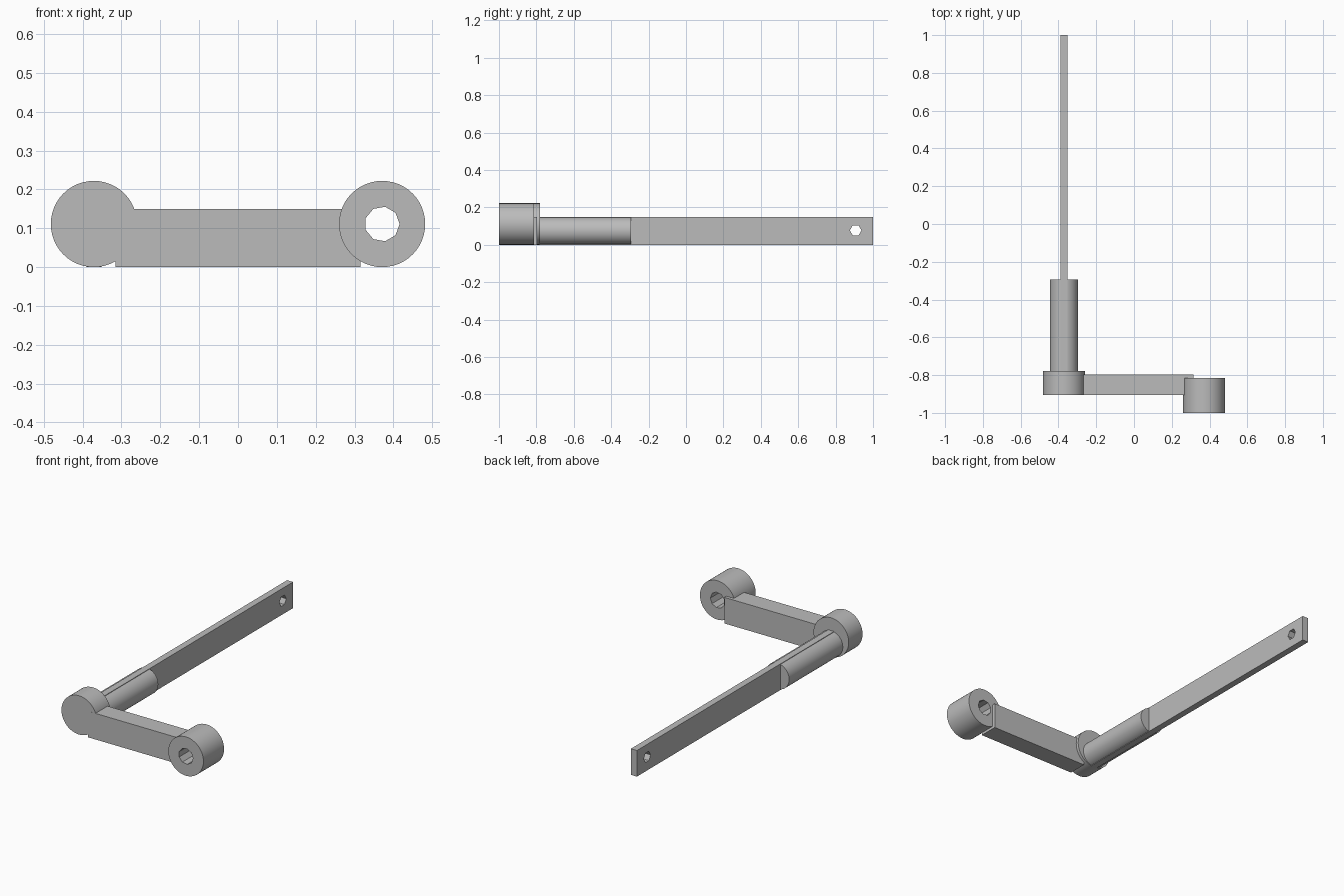
import bpy
import math
from mathutils import Matrix

cube = bpy.data.objects.get("Cube")
if cube:
    bpy.data.objects.remove(cube, do_unlink=True)

# Single plain metal colour
metal = bpy.data.materials.new("plain grey metal")
metal.use_nodes = True
GREY = (0.5, 0.5, 0.5, 1)
metal.diffuse_color = GREY
metal.node_tree.nodes["Principled BSDF"].inputs["Base Color"].default_value = GREY


def box(name, lo, hi):
    """Box between two opposite corners."""
    bpy.ops.mesh.primitive_cube_add(size=1)
    ob = bpy.context.object
    ob.name = name
    size = [b - a for a, b in zip(lo, hi)]
    mid = [(a + b) / 2 for a, b in zip(lo, hi)]
    ob.data.transform(Matrix.Translation(mid) @ Matrix.Diagonal((*size, 1)))
    ob.data.materials.append(metal)
    return ob


def rod(name, centre, radius, length, sides, axis="Y"):
    """Cylinder along Y or X; the first corner points sideways."""
    bpy.ops.mesh.primitive_cylinder_add(vertices=sides, radius=radius, depth=length)
    ob = bpy.context.object
    ob.name = name
    first = Matrix.Rotation(-math.pi / 2, 4, "Z")
    turn = Matrix.Rotation(math.pi / 2, 4, "X")
    if axis == "X":
        turn = Matrix.Rotation(math.pi / 2, 4, "Z") @ turn
    ob.data.transform(Matrix.Translation(centre) @ turn @ first)
    ob.data.materials.append(metal)
    return ob


def drill(ob, cutter):
    """Cut a hole and discard the cutter."""
    cutter.hide_render = True
    mod = ob.modifiers.new("hole", "BOOLEAN")
    mod.operation = "DIFFERENCE"
    mod.solver = "EXACT"
    mod.object = cutter
    bpy.ops.object.select_all(action="DESELECT")
    bpy.context.view_layer.objects.active = ob
    ob.select_set(True)
    bpy.ops.object.modifier_apply(modifier=mod.name)
    bpy.data.objects.remove(cutter, do_unlink=True)


def smooth(ob):
    bpy.ops.object.select_all(action="DESELECT")
    bpy.context.view_layer.objects.active = ob
    ob.select_set(True)
    bpy.ops.object.shade_smooth_by_angle(angle=math.radians(30))


X = 0.371        # sideways distance of both hubs
HUB_R = 0.111
BAR_H = 0.149

# Solid hub and drilled hub at the two ends of the arm
solid_hub = rod("solid_hub", (-X, -0.842, HUB_R), HUB_R, 0.125, 48)
drilled_hub = rod("drilled_hub", (X, -0.907, HUB_R), HUB_R, 0.186, 48)
drill(drilled_hub, rod("hub_cutter", (X, -0.907, HUB_R), 0.045, 0.5, 9))

# Cross arm
box("cross_arm", (-0.315, -0.905, 0), (0.315, -0.796, BAR_H))

# Round shaft behind the solid hub
shaft = rod("shaft", (-X, -0.5425, BAR_H / 2), 0.074, 0.495, 48)

# Long flat blade running through the shaft, with a small hole near its tip
blade = box("blade", (-X - 0.019, -0.785, 0), (-X + 0.019, 1, BAR_H))
drill(blade, rod("blade_cutter", (-X, 0.907, 0.077), 0.031, 0.3, 6, "X"))

for part in (solid_hub, drilled_hub, shaft):
    smooth(part)
